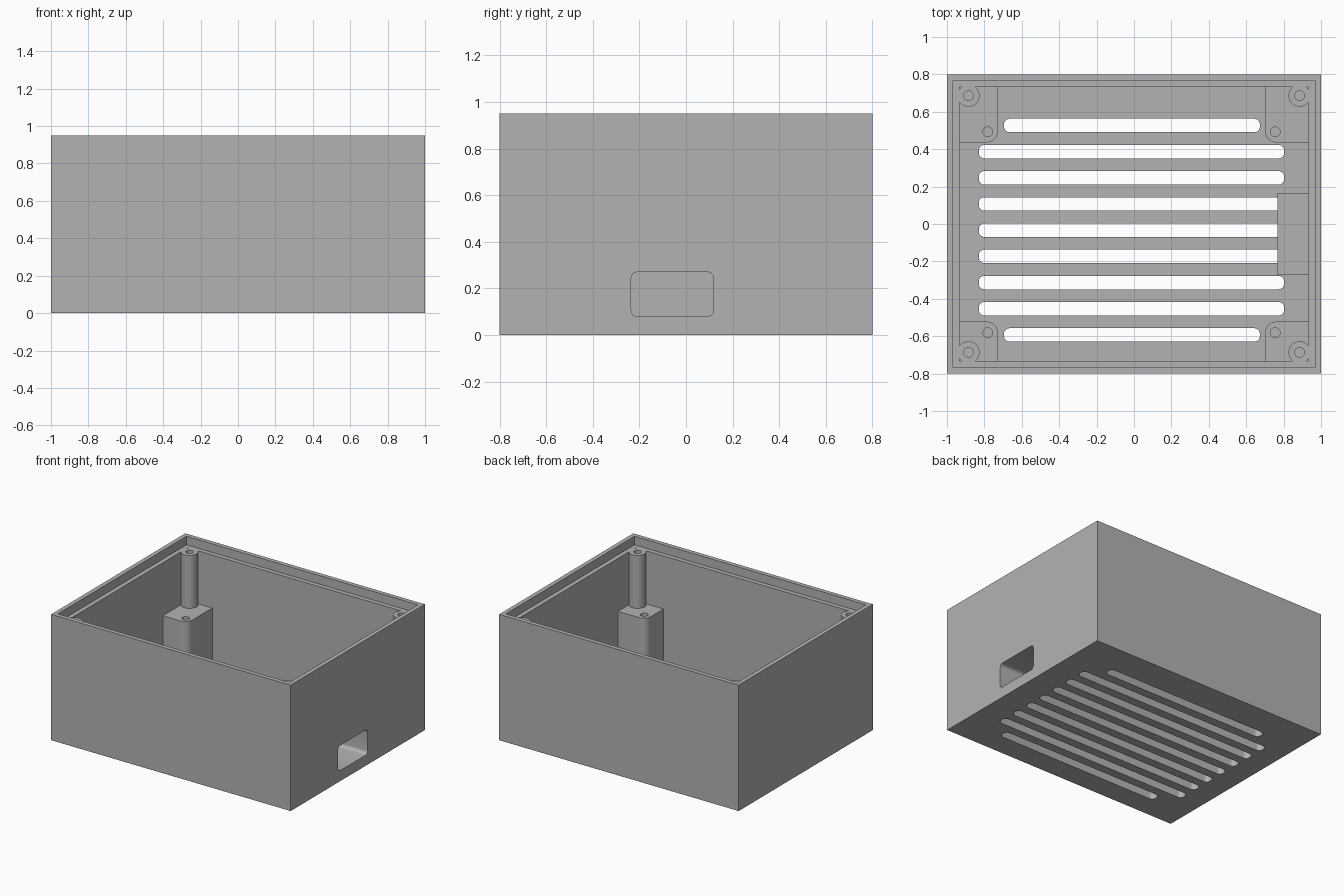
import bpy
import bmesh
from math import cos, sin, pi, radians

cube = bpy.data.objects.get("Cube")
if cube:
    bpy.data.objects.remove(cube, do_unlink=True)

# One matte grey for the whole enclosure
grey = bpy.data.materials.new("plain grey")
grey.use_nodes = True
colour = (0.45, 0.45, 0.45, 1)
grey.diffuse_color = colour
grey.node_tree.nodes["Principled BSDF"].inputs["Base Color"].default_value = colour


def rect(x0, x1, y0, y1, r=0.0, steps=6):
    """Counter-clockwise rectangle, with rounded corners when r > 0."""
    if r == 0:
        return [(x0, y0), (x1, y0), (x1, y1), (x0, y1)]
    centres = [(x1 - r, y1 - r), (x0 + r, y1 - r), (x0 + r, y0 + r), (x1 - r, y0 + r)]
    points = []
    for q, (cx, cy) in enumerate(centres):
        for i in range(steps + 1):
            a = (q + i / steps) * pi / 2
            points.append((cx + r * cos(a), cy + r * sin(a)))
    return points


def circle(cx, cy, r, n=32):
    return [(cx + r * cos(2 * pi * i / n), cy + r * sin(2 * pi * i / n)) for i in range(n)]


def prism(name, outlines, low, high, along_x=False):
    """Extrude one or more outlines along z, or along x for a (y, z) outline."""
    bm = bmesh.new()
    for outline in outlines:
        rings = []
        for h in (low, high):
            rings.append([bm.verts.new((h, a, b) if along_x else (a, b, h)) for a, b in outline])
        bottom, top = rings
        bm.faces.new(bottom[::-1])
        bm.faces.new(top)
        n = len(outline)
        for i in range(n):
            j = (i + 1) % n
            bm.faces.new((bottom[i], bottom[j], top[j], top[i]))
    mesh = bpy.data.meshes.new(name)
    bm.to_mesh(mesh)
    bm.free()
    mesh.materials.append(grey)
    obj = bpy.data.objects.new(name, mesh)
    bpy.context.collection.objects.link(obj)
    return obj


def activate(obj):
    bpy.ops.object.select_all(action="DESELECT")
    obj.select_set(True)
    bpy.context.view_layer.objects.active = obj


def cut(obj, outlines, low, high, along_x=False):
    """Subtract a prism from obj."""
    cutter = prism("cutter", outlines, low, high, along_x)
    cutter.hide_render = True
    mod = obj.modifiers.new("cut", "BOOLEAN")
    mod.operation = "DIFFERENCE"
    mod.solver = "EXACT"
    mod.object = cutter
    activate(obj)
    bpy.ops.object.modifier_apply(modifier=mod.name)
    bpy.data.objects.remove(cutter, do_unlink=True)


HEIGHT, SHELF, FLOOR, BLOCK_TOP = 0.95, 0.885, 0.067, 0.485
IN_X, IN_Y = 0.933, 0.733
PORT = [rect(-0.235, 0.118, 0.08, 0.27, 0.026)]
parts = []

# Open case: cavity, then a stepped recess for the lid
case = prism("case", [rect(-1, 1, -0.8, 0.8)], 0, HEIGHT)
cut(case, [rect(-IN_X, IN_X, -IN_Y, IN_Y)], FLOOR, HEIGHT + 0.1)
cut(case, [rect(-0.967, 0.967, -0.767, 0.767)], SHELF, HEIGHT + 0.1)

# Ventilation slots in the floor, shorter at both ends
slots = []
for i in range(9):
    y = 0.527 - 0.14 * i
    x0, x1 = (-0.695, 0.673) if i in (0, 8) else (-0.83, 0.803)
    slots.append(rect(x0, x1, y - 0.036, y + 0.036, 0.03))
cut(case, slots, -0.1, FLOOR + 0.05)
cut(case, PORT, 0.9, 1.1, along_x=True)
parts.append(case)

# Tunnel lining the port opening
housing = prism("port_housing", [rect(0.767, 0.94, -0.273, 0.167)], FLOOR, 0.31)
cut(housing, PORT, 0.7, 1.1, along_x=True)
parts.append(housing)

# Corner mounting blocks, each carrying a lid screw post
for side, sx, edge_x, hole_x in (("right", -1, -0.728, -0.782), ("left", 1, 0.70, 0.755)):
    for end, sy, edge_y, hole_y in (("front", -1, -0.522, -0.581), ("back", 1, 0.436, 0.493)):
        xs = sorted((edge_x, sx * (IN_X + 0.06)))
        ys = sorted((edge_y, sy * (IN_Y + 0.06)))
        block = prism(f"{end}_{side}_block", [rect(*xs, *ys, 0.06)], FLOOR - 0.01, BLOCK_TOP)
        cut(block, [circle(hole_x, hole_y, 0.026)], BLOCK_TOP - 0.25, BLOCK_TOP + 0.1)

        px, py = sx * 0.885, sy * 0.686
        post = prism(f"{end}_{side}_post", [circle(px, py, 0.059)], BLOCK_TOP - 0.01, SHELF)
        cut(post, [circle(px, py, 0.026)], SHELF - 0.25, SHELF + 0.1)
        parts += [block, post]

for part in parts:
    activate(part)
    bpy.ops.object.shade_smooth_by_angle(angle=radians(30))
